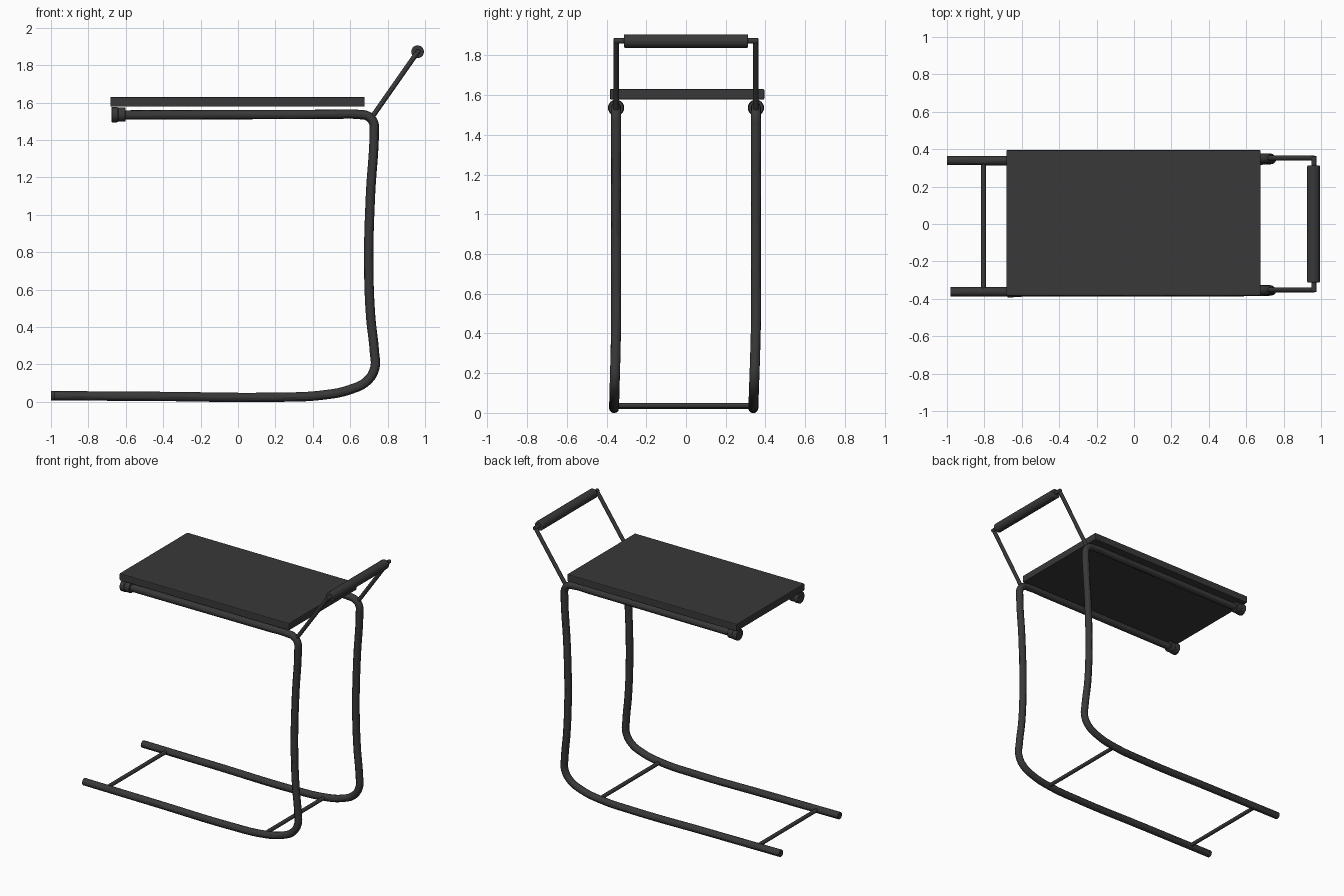
import bpy
from mathutils import Vector

if "Cube" in bpy.data.objects:
    bpy.data.objects.remove(bpy.data.objects["Cube"])

# Dark grey finish shared by every part
dark = bpy.data.materials.new("dark_grey")
dark.diffuse_color = (0.04, 0.04, 0.04, 1)
dark.use_nodes = True
dark.node_tree.nodes["Principled BSDF"].inputs["Base Color"].default_value = dark.diffuse_color


def finish(obj, name):
    obj.name = name
    bpy.ops.object.select_all(action='DESELECT')
    obj.select_set(True)
    bpy.context.view_layer.objects.active = obj
    obj.data.materials.append(dark)
    return obj


def tube(name, pts, radius):
    """Round tube swept through points, converted to a mesh."""
    cu = bpy.data.curves.new(name, 'CURVE')
    cu.dimensions = '3D'
    cu.bevel_depth = radius
    cu.bevel_resolution = 4
    cu.resolution_u = 8
    cu.use_fill_caps = True
    sp = cu.splines.new('BEZIER')
    sp.bezier_points.add(len(pts) - 1)
    for bp, p in zip(sp.bezier_points, pts):
        bp.co = p
        bp.handle_left_type = bp.handle_right_type = 'AUTO'
    obj = bpy.data.objects.new(name, cu)
    bpy.context.collection.objects.link(obj)
    finish(obj, name)
    bpy.ops.object.convert(target='MESH')
    bpy.ops.object.shade_smooth_by_angle()
    return bpy.context.view_layer.objects.active


def rod(name, a, b, radius, bevel=0.0):
    """Capped cylinder between two points."""
    a, b = Vector(a), Vector(b)
    bpy.ops.mesh.primitive_cylinder_add(vertices=24, radius=radius, depth=(b - a).length,
                                        location=(a + b) / 2)
    obj = finish(bpy.context.object, name)
    obj.rotation_mode = 'QUATERNION'
    obj.rotation_quaternion = (b - a).to_track_quat('Z', 'Y')
    if bevel:
        m = obj.modifiers.new("Bevel", 'BEVEL')
        m.width = bevel
        m.segments = 2
    bpy.ops.object.shade_smooth_by_angle()
    return obj


# Table top board
bpy.ops.mesh.primitive_cube_add(size=1, location=(-0.003, 0.006, 1.604))
board = finish(bpy.context.object, "table_top")
board.scale = (1.36, 0.777, 0.052)
bpy.ops.object.transform_apply(location=False, rotation=False, scale=True)
bev = board.modifiers.new("Bevel", 'BEVEL')
bev.width = 0.005
bev.segments = 2

# Side frame profile (x, z): floor runner, upright, top rail
profile = [(-1.0, 0.033), (-0.4, 0.029), (0.2, 0.025), (0.45, 0.036), (0.6, 0.066),
           (0.69, 0.112), (0.731, 0.18), (0.729, 0.27), (0.709, 0.46), (0.699, 0.75),
           (0.708, 1.1), (0.728, 1.44), (0.724, 1.495), (0.697, 1.526), (0.64, 1.537),
           (0.5, 1.537), (-0.64, 1.534)]

for side, s in (("front", -1), ("back", 1)):
    floor_y = -0.363 if s < 0 else 0.338
    pts = []
    for i, (x, z) in enumerate(profile):
        if i == 0 and s < 0:
            x = -0.98
        t = min(z / 0.4, 1)
        pts.append((x, floor_y + (s * 0.352 - floor_y) * t, z))
    tube(side + "_side_frame", pts, 0.025)

    # Rail end caps holding the board
    y = s * 0.352
    rod(side + "_rail_end_cap", (-0.677, y, 1.536), (-0.642, y, 1.536), 0.041, 0.004)
    rod(side + "_rail_collar", (-0.642, y, 1.536), (-0.602, y, 1.536), 0.038, 0.003)

    # Slanted handle arms
    rod(side + "_handle_arm", (0.715, y, 1.52), (0.962, y, 1.873), 0.0135)

# Floor cross bars
for name, x, z in (("end_cross_bar", -0.805, 0.033), ("inner_cross_bar", 0.46, 0.037)):
    rod(name, (x, -0.363, z), (x, 0.338, z), 0.0135)

# Handle cross rod and padded grip
rod("handle_rod", (0.962, -0.364, 1.873), (0.962, 0.364, 1.873), 0.0135, 0.003)
rod("handle_grip", (0.96, -0.313, 1.872), (0.96, 0.313, 1.872), 0.034, 0.006)
